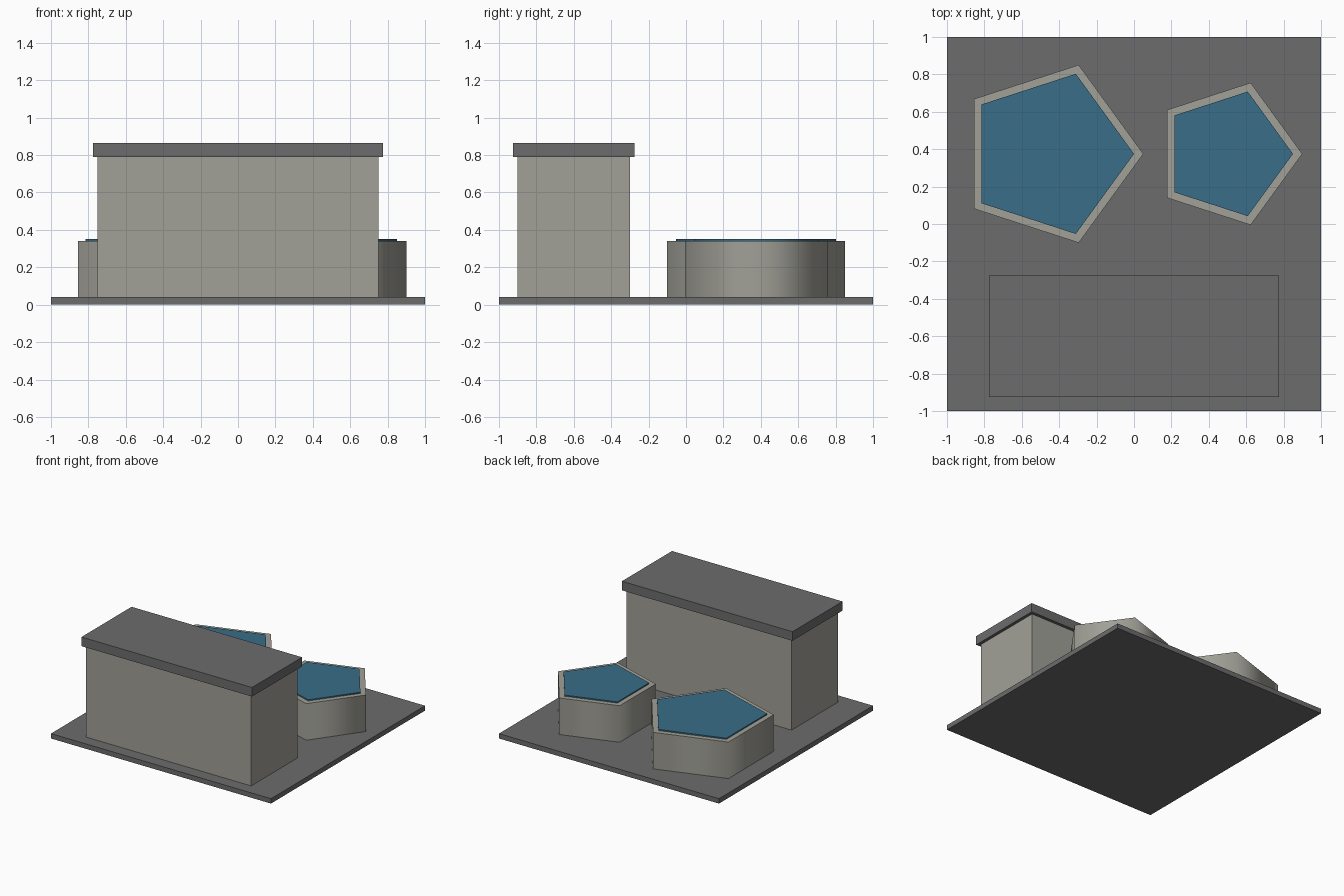
import bpy
import math

cube = bpy.data.objects.get("Cube")
if cube:
    bpy.data.objects.remove(cube, do_unlink=True)


def make_material(name, rgb):
    mat = bpy.data.materials.new(name)
    mat.use_nodes = True
    colour = (*rgb, 1.0)
    mat.diffuse_color = colour
    mat.node_tree.nodes["Principled BSDF"].inputs["Base Color"].default_value = colour
    return mat


def box(name, centre, size, bottom, top, mat):
    """Block given by its plan centre, plan size and height range."""
    bpy.ops.mesh.primitive_cube_add(size=1, location=(*centre, (bottom + top) / 2))
    obj = bpy.context.object
    obj.name = name
    obj.scale = (*size, top - bottom)
    bpy.ops.object.transform_apply(location=False, rotation=False, scale=True)
    obj.data.materials.append(mat)


def pentagon(name, centre, radius, bottom, top, mat):
    """Upright five-sided prism with one corner pointing to +x."""
    bpy.ops.mesh.primitive_cylinder_add(
        vertices=5, radius=radius, depth=top - bottom,
        location=(*centre, (bottom + top) / 2), rotation=(0, 0, -math.pi / 2))
    obj = bpy.context.object
    obj.name = name
    bpy.ops.object.transform_apply(location=False, rotation=True, scale=False)
    obj.data.materials.append(mat)
    # Round the shading over the upright corners, keep the rims crisp
    bpy.ops.object.shade_smooth_by_angle(angle=math.radians(80))


dark_grey = make_material("dark grey", (0.15, 0.15, 0.15))
concrete = make_material("warm concrete", (0.355, 0.35, 0.31))
water_blue = make_material("water blue", (0.04, 0.155, 0.25))

GROUND = 0.04
WALL_TOP = 0.79
TANK_TOP = 0.34

# Ground slab
box("ground_slab", (0, 0), (2, 2), 0, GROUND, dark_grey)

# Building with overhanging flat roof
box("building_walls", (0, -0.6), (1.5, 0.6), GROUND, WALL_TOP, concrete)
box("building_roof", (0, -0.6), (1.55, 0.65), WALL_TOP, 0.865, dark_grey)

# Two tanks, each topped by a thin sheet of water
for side, x, radius in (("right", -0.45, 0.5), ("left", 0.5, 0.4)):
    pentagon(side + "_tank", (x, 0.375), radius, GROUND, TANK_TOP, concrete)
    pentagon(side + "_water", (x, 0.375), radius - 0.05, TANK_TOP - 0.005, TANK_TOP + 0.01, water_blue)
